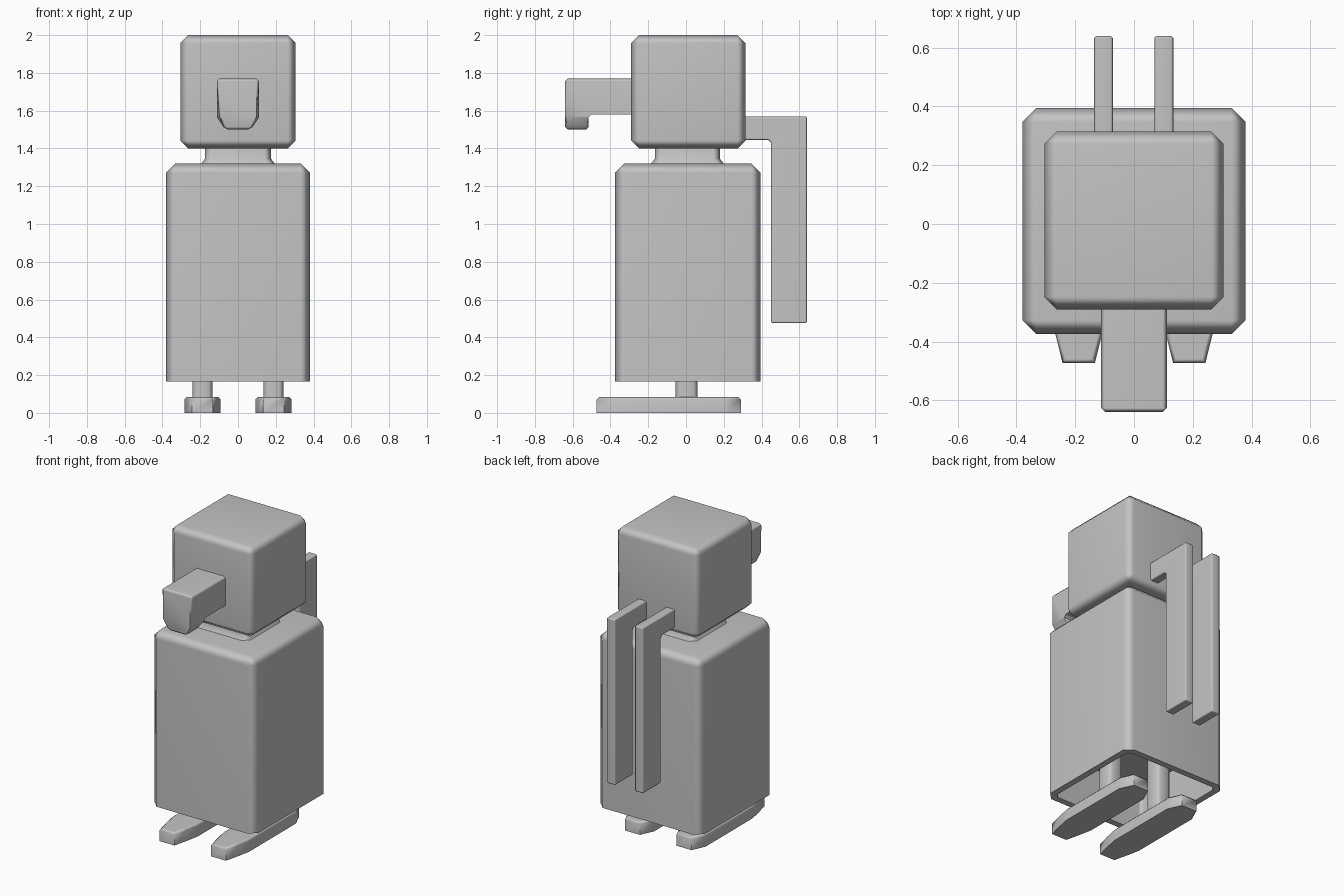
import bpy, bmesh
from mathutils import Matrix, Vector

if "Cube" in bpy.data.objects:
    bpy.data.objects.remove(bpy.data.objects["Cube"])

grey = bpy.data.materials.new("plain grey")
grey.diffuse_color = (0.55, 0.55, 0.55, 1)
grey.use_nodes = True
grey.node_tree.nodes["Principled BSDF"].inputs["Base Color"].default_value = grey.diffuse_color


def finish(name, bm, weighted=True):
    """Turn a bmesh into a smooth-by-angle object."""
    bmesh.ops.recalc_face_normals(bm, faces=bm.faces)
    me = bpy.data.meshes.new(name)
    bm.to_mesh(me)
    bm.free()
    me.materials.append(grey)
    ob = bpy.data.objects.new(name, me)
    bpy.context.collection.objects.link(ob)
    bpy.ops.object.select_all(action='DESELECT')
    ob.select_set(True)
    bpy.context.view_layer.objects.active = ob
    bpy.ops.object.shade_smooth_by_angle(angle=0.96)
    if weighted:
        mod = ob.modifiers.new("face weighted normals", 'WEIGHTED_NORMAL')
        mod.keep_sharp = True
    return ob


def box(x0, x1, y0, y1, z0, z1):
    bm = bmesh.new()
    size = Matrix.Diagonal((x1 - x0, y1 - y0, z1 - z0, 1))
    mid = Matrix.Translation(((x0 + x1) / 2, (y0 + y1) / 2, (z0 + z1) / 2))
    bmesh.ops.create_cube(bm, size=1, matrix=mid @ size)
    return bm


def prism(points, offset):
    """Extrude a closed outline of 3D points by an offset."""
    bm = bmesh.new()
    face = bm.faces.new([bm.verts.new(p) for p in points])
    out = bmesh.ops.extrude_face_region(bm, geom=[face])
    moved = [v for v in out['geom'] if isinstance(v, bmesh.types.BMVert)]
    # keep the starting cap so the solid is closed
    bmesh.ops.translate(bm, verts=moved, vec=offset)
    if not face.is_valid or any(len(e.link_faces) < 2 for e in bm.edges):
        bmesh.ops.holes_fill(bm, edges=[e for e in bm.edges if len(e.link_faces) < 2])
    bmesh.ops.recalc_face_normals(bm, faces=bm.faces)
    return bm


def bevel(bm, width, pick=lambda e: True, angle=0.7):
    edges = [e for e in bm.edges
             if len(e.link_faces) == 2 and e.calc_face_angle() > angle and pick(e)]
    bmesh.ops.bevel(bm, geom=edges, offset=width, segments=1,
                    affect='EDGES', profile=0.5, clamp_overlap=True)


def cut_z(bm, z):
    bmesh.ops.bisect_plane(bm, geom=bm.verts[:] + bm.edges[:] + bm.faces[:],
                           plane_co=(0, 0, z), plane_no=(0, 0, 1))


def upright(e):
    return abs(e.verts[0].co.z - e.verts[1].co.z) > 0.01


# Body: chamfered block, open and hollow underneath
bm = box(-0.38, 0.38, -0.375, 0.395, 0.165, 1.32)
bevel(bm, 0.048, lambda e: max(v.co.z for v in e.verts) > 1)
bm.normal_update()
base = min(bm.faces, key=lambda f: f.calc_center_median().z)
bmesh.ops.inset_region(bm, faces=[base], thickness=0.045)
hole = bmesh.ops.extrude_discrete_faces(bm, faces=[base])['faces'][0]
bmesh.ops.translate(bm, verts=hole.verts[:], vec=(0, 0, 0.3))
finish("body", bm)

# Neck: short block flaring into the body
bm = box(-0.175, 0.175, -0.165, 0.18, 1.31, 1.42)
bevel(bm, 0.035, upright)
cut_z(bm, 1.345)
for v in bm.verts:
    if v.co.z < 1.33:
        v.co.x *= 1.16
        v.co.y = 0.008 + (v.co.y - 0.008) * 1.16
finish("neck", bm)

# Head
bm = box(-0.305, 0.305, -0.29, 0.315, 1.40, 2.0)
bevel(bm, 0.042)
finish("head", bm)

# Hooked beak, its tip tapering in width
outline = [(-0.27, 1.77), (-0.64, 1.77), (-0.64, 1.50), (-0.515, 1.50),
           (-0.515, 1.565), (-0.50, 1.58), (-0.27, 1.58)]
bm = prism([(-0.112, y, z) for y, z in outline], Vector((0.224, 0, 0)))
cut_z(bm, 1.565)
for v in bm.verts:
    if v.co.z < 1.52:
        v.co.x *= 0.6
bevel(bm, 0.014, lambda e: min(v.co.y for v in e.verts) < -0.51, 0.8)
finish("beak", bm)

# Two flat straps hanging from the back of the head
outline = [(0.29, 1.57), (0.64, 1.57), (0.64, 0.475), (0.45, 0.475),
           (0.45, 1.43), (0.435, 1.445), (0.29, 1.445)]
for side, x in (("left", -0.136), ("right", 0.069)):
    bm = prism([(x, y, z) for y, z in outline], Vector((0.065, 0, 0)))
    bevel(bm, 0.008, angle=0.8)
    finish(side + "_back_strap", bm)

# Legs and long tapered feet
half = [(0.055, -0.473), (0.078, -0.38), (0.096, -0.29),
        (0.096, 0.20), (0.055, 0.29)]
outline = half + [(-x, y) for x, y in reversed(half)]
for side, s in (("left", -1), ("right", 1)):
    cx = 0.188 * s
    bm = box(cx - 0.054, cx + 0.054, -0.055, 0.062, 0.07, 0.47)
    bevel(bm, 0.022, upright)
    finish(side + "_leg", bm)

    bm = prism([(cx + x, y, 0) for x, y in outline], Vector((0, 0, 0.085)))
    bevel(bm, 0.014, lambda e: min(v.co.z for v in e.verts) > 0.08, 0.8)
    finish(side + "_foot", bm)
